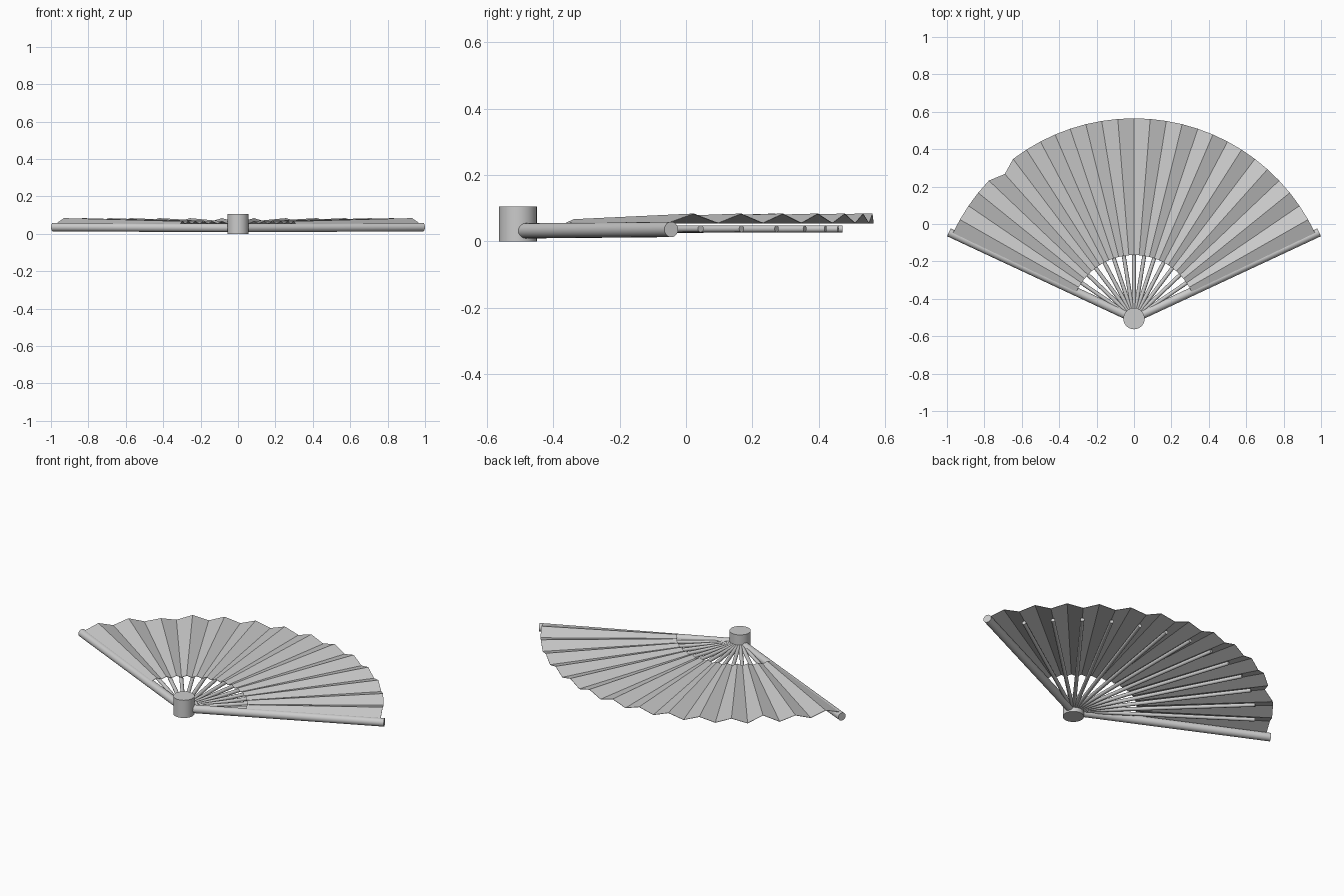
import bpy, bmesh, math
from mathutils import Vector

if "Cube" in bpy.data.objects:
    bpy.data.objects.remove(bpy.data.objects["Cube"])

PIVOT_Y = -0.506
START, SWEEP, FOLDS = 25.0, 130.0, 28      # leaf angles and fold panels

grey = bpy.data.materials.new("plain grey")
grey.diffuse_color = (0.6, 0.6, 0.6, 1)
grey.use_nodes = True
grey.node_tree.nodes["Principled BSDF"].inputs["Base Color"].default_value = grey.diffuse_color


def polar(r, deg, z):
    a = math.radians(deg)
    return Vector((r * math.cos(a), PIVOT_Y + r * math.sin(a), z))


def rod(name, p, q, radius, sides):
    """Smooth cylinder running from p to q."""
    d = q - p
    bpy.ops.mesh.primitive_cylinder_add(vertices=sides, radius=radius,
                                        depth=d.length, location=(p + q) / 2)
    ob = bpy.context.object
    ob.name = name
    ob.rotation_euler = d.to_track_quat('Z', 'Y').to_euler()
    ob.data.materials.append(grey)
    bpy.ops.object.shade_smooth_by_angle(angle=math.radians(35))
    return ob


# Pivot pin
rod("pivot_pin", Vector((0, PIVOT_Y, 0)), Vector((0, PIVOT_Y, 0.105)), 0.057, 32)

# Outer guard sticks
for side, deg in (("right", START), ("left", START + SWEEP)):
    rod("guard_" + side, polar(0.045, deg, 0.032), polar(1.092, deg, 0.036), 0.023, 20)

# Thin ribs under every valley fold
for i in range(2, FOLDS, 2):
    deg = START + SWEEP * i / FOLDS
    rod("rib_%02d" % (i // 2), polar(0.04, deg, 0.035), polar(0.977, deg, 0.038), 0.0105, 12)

# Pleated leaf: even folds are valleys, odd folds are peaks
bm = bmesh.new()
rows = []
for i in range(FOLDS + 1):
    deg = START + SWEEP * i / FOLDS
    peak = i % 2
    outer = 1.037 if i == 23 else 1.071     # small nick in the rim
    rows.append((bm.verts.new(polar(0.34, deg, 0.055 + 0.011 * peak)),
                 bm.verts.new(polar(outer, deg, 0.055 + 0.028 * peak))))
for (a, b), (c, d) in zip(rows, rows[1:]):
    bm.faces.new((a, b, d, c))
mesh = bpy.data.meshes.new("pleated_leaf")
bm.to_mesh(mesh)
bm.free()
mesh.materials.append(grey)
leaf = bpy.data.objects.new("pleated_leaf", mesh)
bpy.context.collection.objects.link(leaf)
thick = leaf.modifiers.new("paper thickness", 'SOLIDIFY')
thick.thickness = 0.002
thick.offset = 0
